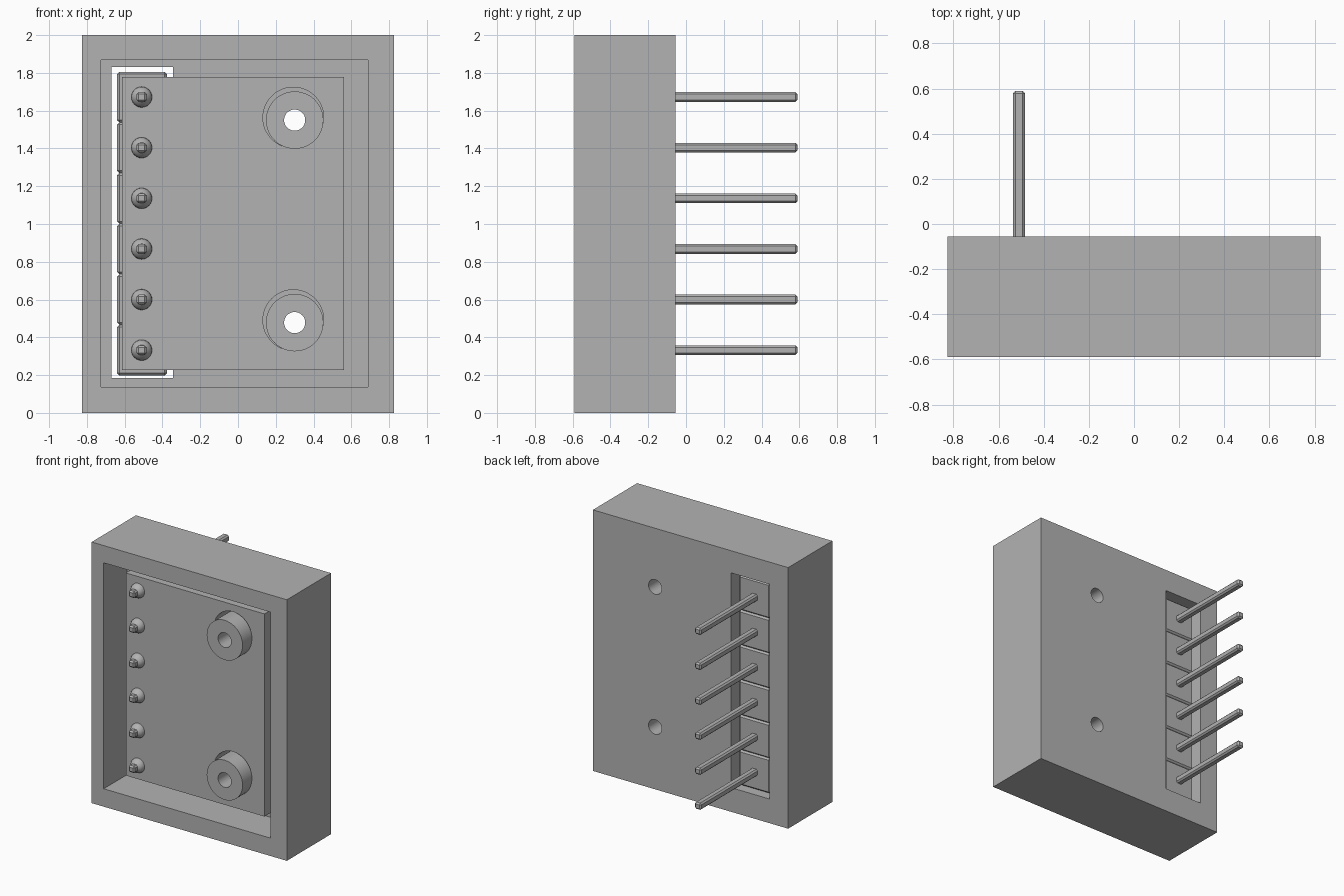
import bpy, bmesh, math
from mathutils import Matrix, Vector

if "Cube" in bpy.data.objects:
    bpy.data.objects.remove(bpy.data.objects["Cube"])

GREY = (0.45, 0.45, 0.45, 1.0)
grey = bpy.data.materials.new("plain_grey")
grey.use_nodes = True
grey.diffuse_color = GREY
grey.node_tree.nodes["Principled BSDF"].inputs["Base Color"].default_value = GREY

FRONT, BACK = -0.59, -0.055
FLOOR = -0.31              # inner face of the case's rear wall
BOARD_FRONT = -0.48
HEADER_BACK = -0.10
PIN_X, PIN_Z, PITCH, PINS = -0.51, 0.332, 0.268, 6
POST_X, POST_Z = 0.30, (0.478, 1.55)


def finish(name, bm):
    mesh = bpy.data.meshes.new(name)
    bmesh.ops.recalc_face_normals(bm, faces=bm.faces)
    bm.to_mesh(mesh)
    bm.free()
    mesh.materials.append(grey)
    obj = bpy.data.objects.new(name, mesh)
    bpy.context.collection.objects.link(obj)
    return obj


def box(name, x, y, z, bevel=0):
    bm = bmesh.new()
    bmesh.ops.create_cube(bm, size=1)
    for v in bm.verts:
        v.co = Vector(r[0] + (c + 0.5) * (r[1] - r[0]) for c, r in zip(v.co, (x, y, z)))
    if bevel:
        bmesh.ops.bevel(bm, geom=bm.edges[:], offset=bevel, segments=1,
                        affect='EDGES')
    return finish(name, bm)


def cylinder(name, x, z, radius, y0, y1, sides=48):
    bm = bmesh.new()
    place = Matrix.Translation((x, (y0 + y1) / 2, z)) @ Matrix.Rotation(math.pi / 2, 4, 'X')
    bmesh.ops.create_cone(bm, cap_ends=True, segments=sides, radius1=radius,
                          radius2=radius, depth=y1 - y0, matrix=place)
    return finish(name, bm)


def combine(obj, tool, operation):
    """Apply a boolean and discard the tool object."""
    tool.hide_render = True
    mod = obj.modifiers.new("combine", 'BOOLEAN')
    mod.operation, mod.solver, mod.object = operation, 'EXACT', tool
    bpy.context.view_layer.update()
    result = bpy.data.meshes.new_from_object(
        obj.evaluated_get(bpy.context.evaluated_depsgraph_get()))
    obj.modifiers.clear()
    obj.data = result
    bpy.data.objects.remove(tool)


def smooth(obj):
    bpy.ops.object.select_all(action='DESELECT')
    obj.select_set(True)
    bpy.context.view_layer.objects.active = obj
    bpy.ops.object.shade_smooth_by_angle(angle=math.radians(35))


# Case: open-fronted tray with a rear slot and two hollow posts
case = box("case", (-0.827, 0.827), (FRONT, BACK), (0, 2))
combine(case, box("cavity", (-0.725, 0.689), (FRONT - 0.1, FLOOR), (0.137, 1.868)), 'DIFFERENCE')
combine(case, box("slot", (-0.67, -0.345), (FLOOR - 0.1, BACK + 0.1), (0.185, 1.83)), 'DIFFERENCE')
for z in POST_Z:
    combine(case, cylinder("post", POST_X, z, 0.152, FRONT, FLOOR + 0.05), 'UNION')
    combine(case, cylinder("bore", POST_X, z, 0.056, FRONT - 0.1, BACK + 0.1), 'DIFFERENCE')
smooth(case)

# Circuit board with clearance holes around the posts
board = box("circuit_board", (-0.615, 0.56), (BOARD_FRONT, FLOOR), (0.226, 1.778))
for z in POST_Z:
    combine(board, cylinder("clearance", POST_X - 0.007, z + 0.013, 0.161,
                            FRONT, BACK), 'DIFFERENCE')
smooth(board)


def solder_joint(name, z):
    """Domed collar around a pin on the front of the board."""
    profile = ((0.055, 0), (0.053, 0.015), (0.045, 0.032), (0.028, 0.047), (0, 0.05))
    bm = bmesh.new()
    verts = [bm.verts.new((PIN_X + r, BOARD_FRONT - h, z)) for r, h in profile]
    edges = [bm.edges.new(pair) for pair in zip(verts, verts[1:])]
    bmesh.ops.spin(bm, geom=verts + edges, cent=(PIN_X, 0, z), axis=(0, 1, 0),
                   angle=math.tau, steps=24)
    bmesh.ops.remove_doubles(bm, verts=bm.verts, dist=0.0005)
    smooth(finish(name, bm))


# Pin header: chamfered blocks, square pins and solder joints
for i in range(PINS):
    z = PIN_Z + i * PITCH
    box(f"header_block_{i + 1}", (-0.64, -0.377), (FLOOR, HEADER_BACK),
        (z - PITCH / 2, z + PITCH / 2), 0.012)
    box(f"pin_{i + 1}", (PIN_X - 0.027, PIN_X + 0.027), (FRONT + 0.025, 0.59),
        (z - 0.026, z + 0.026), 0.011)
    solder_joint(f"solder_joint_{i + 1}", z)
